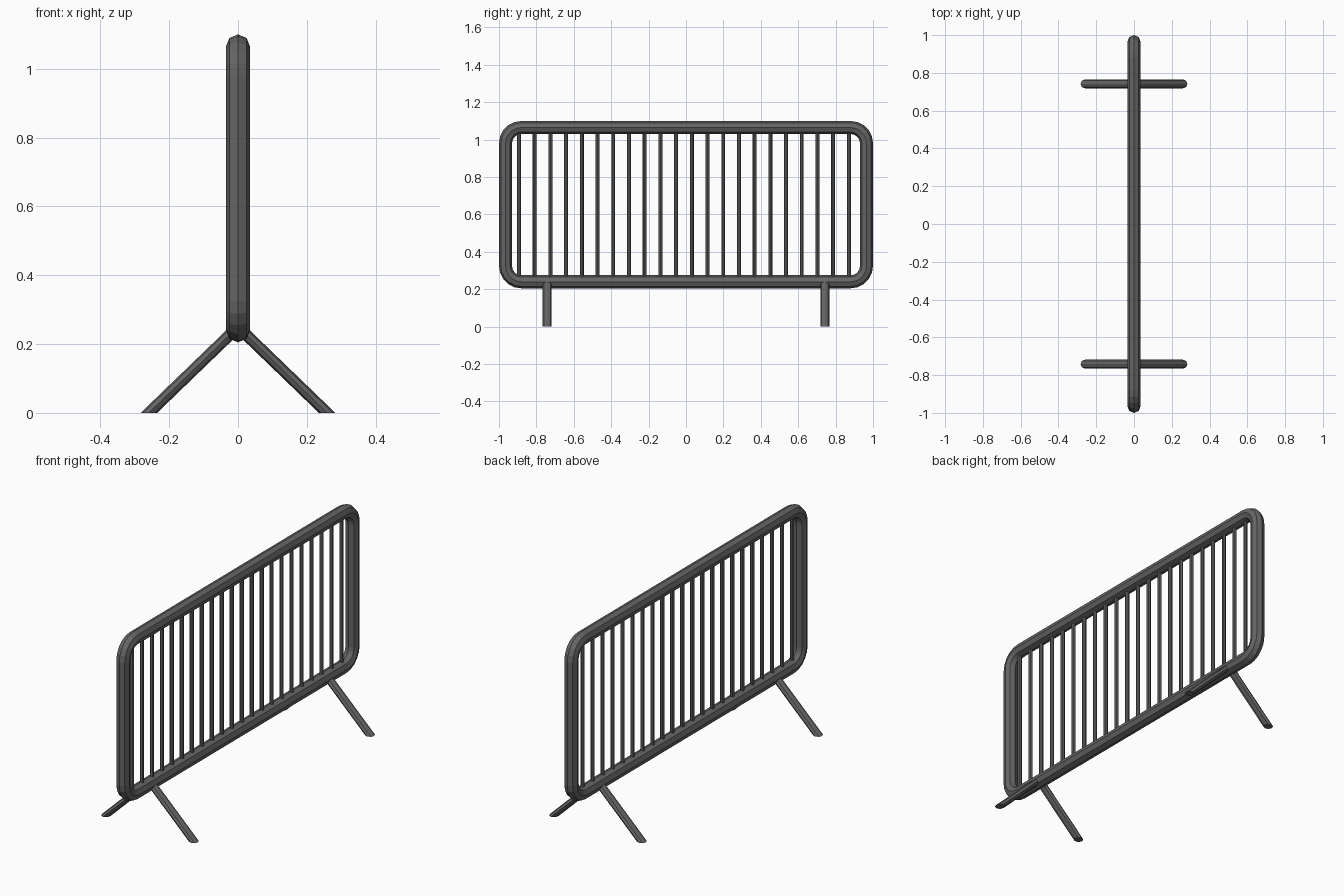
import bpy, bmesh, math
from mathutils import Vector, Matrix

if "Cube" in bpy.data.objects:
    bpy.data.objects.remove(bpy.data.objects["Cube"])

steel = bpy.data.materials.new("dark grey steel")
steel.diffuse_color = (0.13, 0.13, 0.13, 1)
steel.use_nodes = True
steel.node_tree.nodes["Principled BSDF"].inputs["Base Color"].default_value = steel.diffuse_color
SIDES = 8


def finish(name, bm):
    bmesh.ops.recalc_face_normals(bm, faces=bm.faces)
    me = bpy.data.meshes.new(name)
    bm.to_mesh(me)
    bm.free()
    me.materials.append(steel)
    ob = bpy.data.objects.new(name, me)
    bpy.context.collection.objects.link(ob)
    return ob


def slanted_tube(name, bottom, top, r):
    """Tube with level ends: a horizontal ring extruded along a slanted line."""
    bm = bmesh.new()
    circ = bmesh.ops.create_circle(bm, cap_ends=True, segments=SIDES, radius=r,
                                   matrix=Matrix.Translation(bottom))
    ext = bmesh.ops.extrude_face_region(bm, geom=bm.faces[:], use_keep_orig=True)
    vs = [g for g in ext["geom"] if isinstance(g, bmesh.types.BMVert)]
    bmesh.ops.translate(bm, verts=vs, vec=Vector(top) - Vector(bottom))
    return finish(name, bm)


# Outer frame: octagonal tube swept round a rounded rectangle
R, TUBE, STEPS = 0.085, 0.035, 5
Y, Z0, Z1 = 0.965, 0.24, 1.065
corners = [(Y - R, Z1 - R, 0), (-Y + R, Z1 - R, 90),
           (-Y + R, Z0 + R, 180), (Y - R, Z0 + R, 270)]
bm = bmesh.new()
rings = []
for cy, cz, start in corners:
    for i in range(STEPS + 1):
        a = math.radians(start + 90 * i / STEPS)
        ring = []
        for k in range(SIDES):
            t = 2 * math.pi * k / SIDES
            d = R + TUBE * math.cos(t)
            ring.append(bm.verts.new((TUBE * math.sin(t),
                                      cy + d * math.cos(a), cz + d * math.sin(a))))
        rings.append(ring)
for i, ring in enumerate(rings):
    nxt = rings[(i + 1) % len(rings)]
    for k in range(SIDES):
        j = (k + 1) % SIDES
        bm.faces.new((ring[k], ring[j], nxt[j], nxt[k]))
finish("outer_frame", bm)

# Upright bars
for i in range(22):
    y = -0.893 + 0.084 * i
    slanted_tube(f"upright_bar_{i + 1}", (0, y, Z0), (0, y, Z1), 0.0105)

# Splayed legs, cut level at the ground
for sx, side in ((-1, "left"), (1, "right")):
    for sy, end in ((-1, "front"), (1, "back")):
        slanted_tube(f"{end}_{side}_leg", (sx * 0.259, sy * 0.742, 0),
                     (0, sy * 0.742, 0.25), 0.024)
